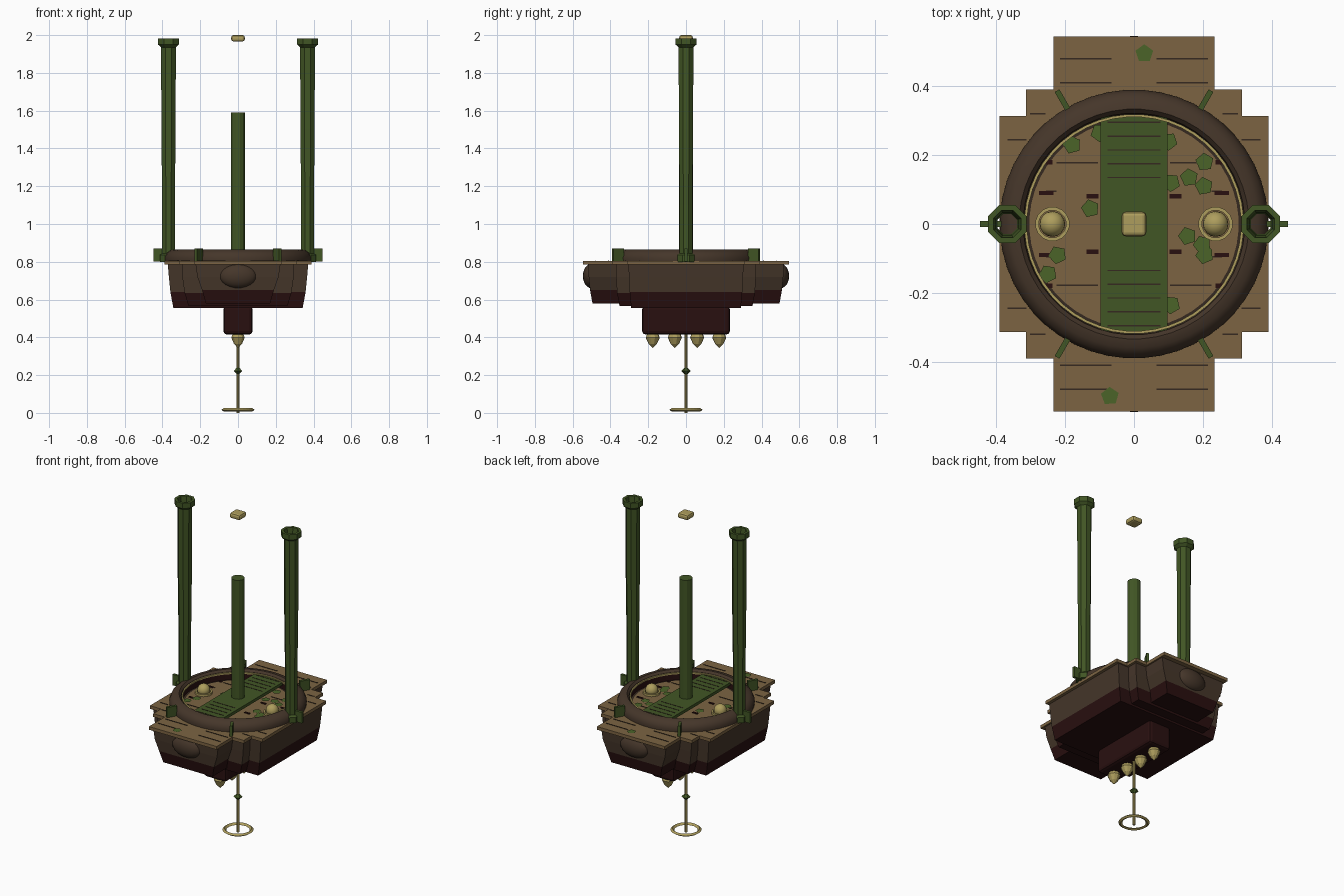
import bpy, bmesh, math
from mathutils import Matrix, Vector

cube = bpy.data.objects.get("Cube")
if cube:
    bpy.data.objects.remove(cube, do_unlink=True)


def material(name, rgb):
    m = bpy.data.materials.new(name)
    m.use_nodes = True
    m.diffuse_color = (*rgb, 1)
    m.node_tree.nodes["Principled BSDF"].inputs["Base Color"].default_value = (*rgb, 1)
    return m


tan = material("tan planks", (.20, .127, .055))
brown = material("dark timber", (.060, .037, .023))
red = material("dark red", (.022, .005, .005))
green = material("green", (.053, .092, .018))
moss = material("moss green", (.070, .125, .022))
khaki = material("pale brass", (.42, .34, .11))
seam = material("seam", (.035, .022, .014))


def finish(name, bm, mats, smooth=False, fix=True):
    if fix:
        bmesh.ops.recalc_face_normals(bm, faces=bm.faces)
    mesh = bpy.data.meshes.new(name)
    bm.to_mesh(mesh)
    bm.free()
    ob = bpy.data.objects.new(name, mesh)
    bpy.context.collection.objects.link(ob)
    for m in mats:
        mesh.materials.append(m)
    if smooth:
        bpy.ops.object.select_all(action='DESELECT')
        ob.select_set(True)
        bpy.context.view_layer.objects.active = ob
        bpy.ops.object.shade_smooth_by_angle(angle=math.radians(35))
    return ob


def box(name, centre, size, mat, turn=0, bevel=0):
    bm = bmesh.new()
    bmesh.ops.create_cube(bm, size=1, matrix=Matrix.Rotation(turn, 4, 'Z') @ Matrix.Translation(centre)
                          @ Matrix.Diagonal((*size, 1)))
    if bevel:
        bmesh.ops.bevel(bm, geom=bm.edges[:], offset=bevel, segments=2, affect='EDGES', profile=.5)
    return finish(name, bm, [mat])


def lathe(name, profile, sides, mat, at=(0, 0, 0), closed=False, smooth=False):
    """Turn (radius, height) points round the z axis."""
    bm = bmesh.new()
    rings = []
    for r, z in profile:
        if r < .0005:
            rings.append([bm.verts.new((at[0], at[1], at[2] + z))] * sides)
        else:
            rings.append([bm.verts.new((at[0] + r * math.cos(a), at[1] + r * math.sin(a), at[2] + z))
                          for a in (2 * math.pi * (i + .5) / sides for i in range(sides))])
    pairs = list(zip(rings, rings[1:]))
    if closed:
        pairs.append((rings[-1], rings[0]))
    for low, high in pairs:
        for i in range(sides):
            j = (i + 1) % sides
            quad = list(dict.fromkeys((low[i], low[j], high[j], high[i])))
            if len(quad) > 2:
                bm.faces.new(quad)
    return finish(name, bm, [mat], smooth)


def hull_block(name, levels):
    """Tapered block from (half x, half y, z) levels, red on the lowest one."""
    bm = bmesh.new()
    rings = [[bm.verts.new((sx * x, sy * y, z)) for sx, sy in ((-1, -1), (1, -1), (1, 1), (-1, 1))]
             for x, y, z in levels]
    for k, (a, b) in enumerate(zip(rings, rings[1:])):
        for i in range(4):
            j = (i + 1) % 4
            bm.faces.new((a[i], a[j], b[j], b[i])).material_index = 1 if k == 0 else 0
    bm.faces.new(rings[0]).material_index = 1
    bm.faces.new(rings[-1])
    finish(name, bm, [brown, red])


# Hull: three crossing tapered blocks, narrower towards the bottom
hull_block("hull_long", [(.17, .495, .58), (.19, .508, .65), (.215, .515, .72), (.225, .517, .79)])
hull_block("hull_middle", [(.262, .352, .567), (.283, .365, .636), (.295, .37, .72), (.298, .372, .79)])
hull_block("hull_wide", [(.342, .29, .555), (.358, .298, .64), (.366, .302, .72), (.372, .305, .79)])

# Rounded bosses on both ends
for side, word in ((-1, "front"), (1, "back")):
    bm = bmesh.new()
    bmesh.ops.create_uvsphere(bm, u_segments=20, v_segments=12, radius=1,
                              matrix=Matrix.Translation((0, side * .5, .725)) @ Matrix.Diagonal((.1, .046, .065, 1)))
    finish(word + "_boss", bm, [brown], True)

# Keel with hanging fangs
box("keel", (0, 0, .49), (.155, .465, .15), red, bevel=.018)
for i, y in enumerate((-.176, -.059, .059, .176)):
    lathe(f"fang_{i + 1}", [(0, .075), (.03, .075), (.037, .055), (.022, .022), (0, 0)], 10, khaki, (0, y, .343))

# Hanging pendant
lathe("pendant_rod", [(0, 0), (.008, 0), (.008, .42), (0, .42)], 8, khaki)
lathe("pendant_bead", [(0, -.025), (.026, 0), (0, .025)], 6, green, (0, 0, .222))
lathe("pendant_ring", [(.066, .013), (.077, .008), (.088, .016), (.077, .025)], 28, khaki, closed=True)

# Stepped plank deck: one outline, extruded
quarter = [(.39, .313), (.313, .313), (.313, .39), (.234, .39), (.234, .545)]
outline = quarter + [(-x, y) for x, y in reversed(quarter)]
outline += [(-x, -y) for x, y in quarter] + [(x, -y) for x, y in reversed(quarter)]
bm = bmesh.new()
face = bm.faces.new([bm.verts.new((x, y, .785)) for x, y in outline])
top = bmesh.ops.extrude_face_region(bm, geom=[face])
bmesh.ops.translate(bm, verts=[v for v in top["geom"] if isinstance(v, bmesh.types.BMVert)], vec=(0, 0, .02))
finish("deck", bm, [tan])

# Plank seams and dark slots, mirrored in both directions
for sx in (-1, 1):
    for sy in (-1, 1):
        for x, y, w in ((.14, .48, .15), (.14, .41, .15), (.34, .245, .055), (.28, .32, .045),
                        (.165, .178, .12), (.24, .095, .03)):
            box("plank_seam", (sx * x, sy * y, .806), (w, .004, .003), seam)
        for x, y, w in ((.255, .09, .042), (.247, .18, .02), (.12, .08, .035)):
            box("deck_slot", (sx * x, sy * y, .807), (w, .013, .004), red)

# Round coaming with dark red lining and brass rim
lathe("coaming", [(.318, .80), (.322, .852), (.334, .865), (.36, .861), (.38, .845), (.39, .822), (.388, .80)],
      48, brown, closed=True, smooth=True)
lathe("coaming_lining", [(.3165, .805), (.3165, .845)], 48, red)
lathe("brass_rim", [(.311, .843), (.319, .843), (.319, .852), (.311, .852)], 48, khaki, closed=True)
lathe("floor_gap", [(.304, .807), (.312, .807)], 48, seam)

# Central walkway with cross grooves
box("walkway", (0, 0, .838), (.195, .625, .018), green)
for sy in (-1, 1):
    for k in range(5):
        box("walkway_groove", (0, sy * (.135 + .04 * k), .8475), (.155, .004, .002), seam)

# Moss patches
spots = [(.03, .495), (-.07, -.5), (.205, .18), (.16, .135), (.203, .11), (-.127, .045), (-.18, .23), (.155, -.035),
         (.198, -.06), (.205, -.09), (-.222, -.09), (-.25, -.145), (.108, -.235), (.108, .12), (-.1, .265), (.1, .24)]
for i, (x, y) in enumerate(spots):
    bm = bmesh.new()
    bmesh.ops.create_circle(bm, cap_ends=True, segments=5, radius=.027,
                            matrix=Matrix.Translation((x, y, .809 + i * .0002)) @ Matrix.Rotation(i * 1.3, 4, 'Z'))
    finish("moss_patch", bm, [moss], fix=False)

# Central column and the floating brass stone
lathe("central_column", [(0, .84), (.038, .84), (.038, 1.59), (0, 1.59)], 12, green)
box("floating_stone", (0, 0, 1.983), (.072, .072, .034), khaki, bevel=.012)

# Side posts: hollow, with flared caps; brass globes in collars
for sx, word in ((1, "left"), (-1, "right")):
    lathe(word + "_post", [(.036, .80), (.036, 1.1), (.041, 1.5), (.042, 1.935), (.06, 1.95), (.06, 1.983),
                           (.043, 1.983), (.036, 1.93), (.031, .81)], 8, green, (sx * .368, 0, 0), closed=True)
    lathe(word + "_post_foot", [(.038, .80), (.05, .80), (.05, .835), (.038, .845)], 8, green,
          (sx * .368, 0, 0), closed=True)
    bm = bmesh.new()
    bmesh.ops.create_uvsphere(bm, u_segments=16, v_segments=10, radius=.037,
                              matrix=Matrix.Translation((sx * .237, 0, .826)))
    finish(word + "_globe", bm, [khaki], True)
    lathe(word + "_globe_collar", [(.04, .805), (.05, .805), (.05, .818), (.04, .818)], 16, khaki,
          (sx * .237, 0, 0), closed=True)

# Six radial cleats around the coaming
for k in range(6):
    box(f"cleat_{k + 1}", (.416, 0, .835), (.062, .016, .068), green, turn=k * math.pi / 3)
